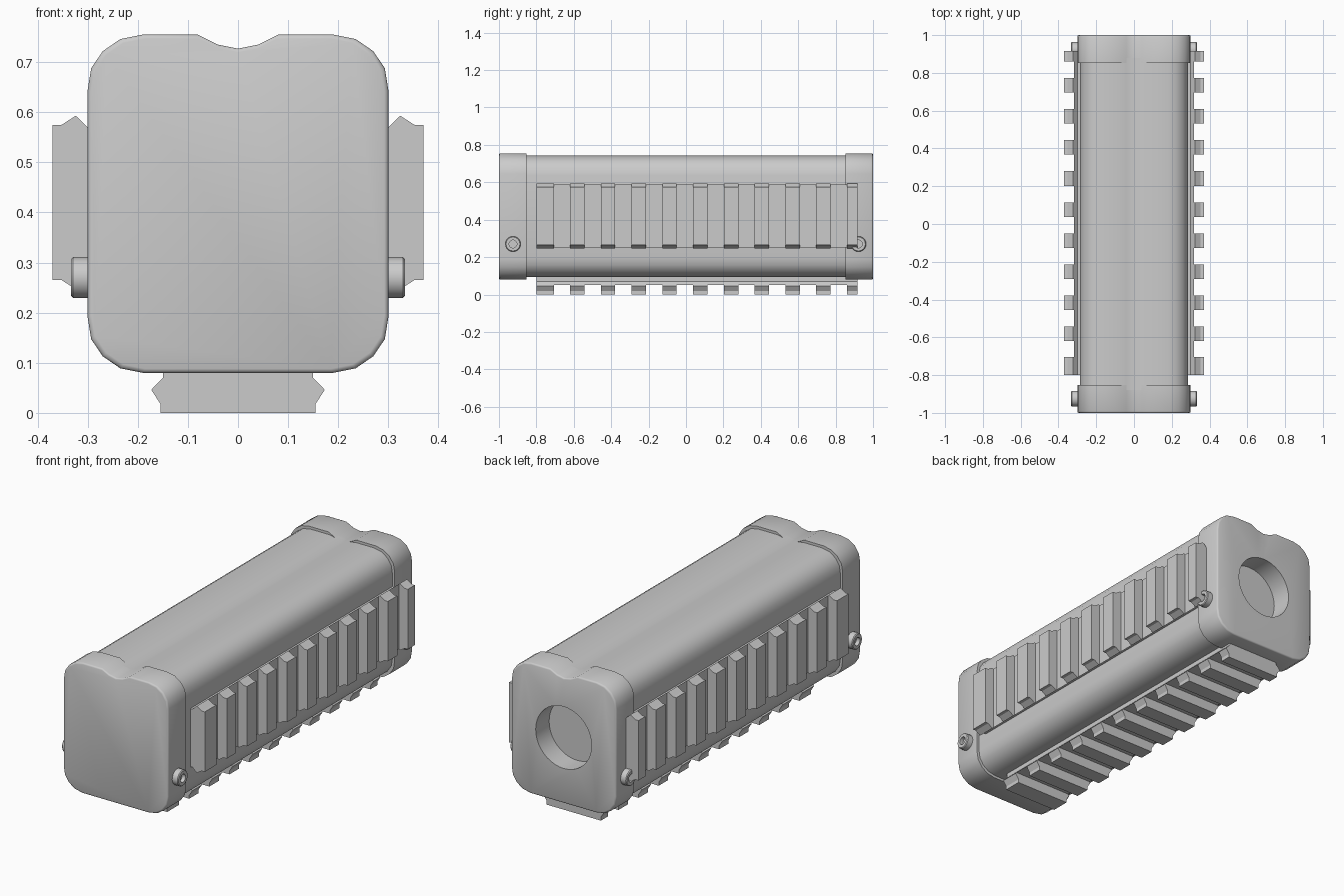
import bpy, bmesh, math
from mathutils import Matrix, Vector

if "Cube" in bpy.data.objects:
    bpy.data.objects.remove(bpy.data.objects["Cube"])

grey = bpy.data.materials.new("light grey")
grey.diffuse_color = (0.6, 0.6, 0.6, 1)
grey.use_nodes = True
grey.node_tree.nodes["Principled BSDF"].inputs["Base Color"].default_value = grey.diffuse_color
ZC = 0.4175


def finish(name, bm, angle=None):
    bmesh.ops.recalc_face_normals(bm, faces=bm.faces)
    me = bpy.data.meshes.new(name)
    bm.to_mesh(me)
    bm.free()
    ob = bpy.data.objects.new(name, me)
    bpy.context.collection.objects.link(ob)
    me.materials.append(grey)
    if angle:
        smooth(ob, angle)
    return ob


def smooth(ob, angle):
    bpy.ops.object.select_all(action='DESELECT')
    ob.select_set(True)
    bpy.context.view_layer.objects.active = ob
    bpy.ops.object.shade_smooth_by_angle(angle=math.radians(angle))


def loft(bm, loops):
    """Skin closed loops of points and close both ends."""
    rings = [[bm.verts.new(p) for p in lp] for lp in loops]
    n = len(rings[0])
    for a, b in zip(rings, rings[1:]):
        for i in range(n):
            j = (i + 1) % n
            bm.faces.new((a[i], a[j], b[j], b[i]))
    bm.faces.new(rings[0])
    bm.faces.new(rings[-1])


# Rounded section with a shallow groove along the top
HALF = [(0.04, 0.735), (0.08, 0.755), (0.19, 0.755), (0.235, 0.746), (0.27, 0.722),
        (0.293, 0.688), (0.30, 0.645), (0.30, 0.19), (0.293, 0.147), (0.27, 0.113),
        (0.235, 0.089), (0.19, 0.08)]


def section(y, inset=0.0, keep_groove=False):
    def shrink(x, z):
        if keep_groove and x < 0.05 and z > 0.7:
            return x, z
        return x * (1 - inset / 0.3), ZC + (z - ZC) * (1 - inset / 0.3375)
    half = [shrink(x, z) for x, z in HALF]
    top = shrink(0, 0.727)
    pts = [top] + half + [(-x, z) for x, z in reversed(half)]
    return [(x, y, z) for x, z in pts]


# Main body between the caps
bm = bmesh.new()
loft(bm, [section(-0.88, 0.013, True), section(0.88, 0.013, True)])
finish("body", bm, 35)

# End caps with a softened outer rim
caps = {}
for name, s in (("front_cap", -1), ("rear_cap", 1)):
    bm = bmesh.new()
    loft(bm, [section(s * 0.852), section(s * 0.992), section(s * 0.9977, 0.0023),
              section(s, 0.008)])
    caps[name] = finish(name, bm)

# Round recess in the rear cap
bm = bmesh.new()
bmesh.ops.create_cone(bm, cap_ends=True, segments=40, radius1=0.16, radius2=0.16, depth=0.24,
                      matrix=Matrix.Translation((0, 1.01, 0.42)) @ Matrix.Rotation(math.pi / 2, 4, 'X'))
cutter = finish("recess_cutter", bm)
rear = caps["rear_cap"]
mod = rear.modifiers.new("recess", 'BOOLEAN')
mod.operation = 'DIFFERENCE'
mod.object = cutter
mod.solver = 'EXACT'
bpy.context.view_layer.objects.active = rear
rear.select_set(True)
bpy.ops.object.modifier_apply(modifier="recess")
bpy.data.objects.remove(cutter)
for cap in caps.values():
    smooth(cap, 50)

# Accessory rails: (half width, depth below the tooth tops)
BASE = [(0.168, 0.052), (0.15, 0.070), (0.15, 0.105)]
TOOTH = [(0.155, 0.0), (0.155, 0.018), (0.173, 0.046), (0.165, 0.055)]
TEETH = [(-0.80, -0.705)] + [(-0.62 + 0.1645 * i, -0.543 + 0.1645 * i) for i in range(9)] + [(0.86, 0.917)]


def rail(name, place):
    bm = bmesh.new()

    def prism(half, y0, y1):
        pts = half + [(-w, d) for w, d in reversed(half)]
        loft(bm, [[place(w, d, y) for w, d in pts] for y in (y0, y1)])
    prism(BASE, -0.80, 0.917)
    for y0, y1 in TEETH:
        prism(TOOTH, y0, y1)
    finish(name, bm)


rail("bottom_rail", lambda w, d, y: (w, y, d))
rail("right_rail", lambda w, d, y: (0.37 - d, y, 0.42 + w))
rail("left_rail", lambda w, d, y: (d - 0.37, y, 0.42 + w))

# Socket-head screws on both sides of each cap: (x, radius) outline
SCREW = [(0.28, 0.041), (0.329, 0.041), (0.333, 0.037), (0.333, 0.021), (0.313, 0.021)]
for side, s in (("right", 1), ("left", -1)):
    for end, y in (("front", -0.925), ("rear", 0.922)):
        bm = bmesh.new()
        loft(bm, [[(s * x, y + r * math.cos(a), 0.27 + r * math.sin(a))
                   for a in (2 * math.pi * k / 20 for k in range(20))] for x, r in SCREW])
        finish(f"{side}_{end}_screw", bm, 30)
